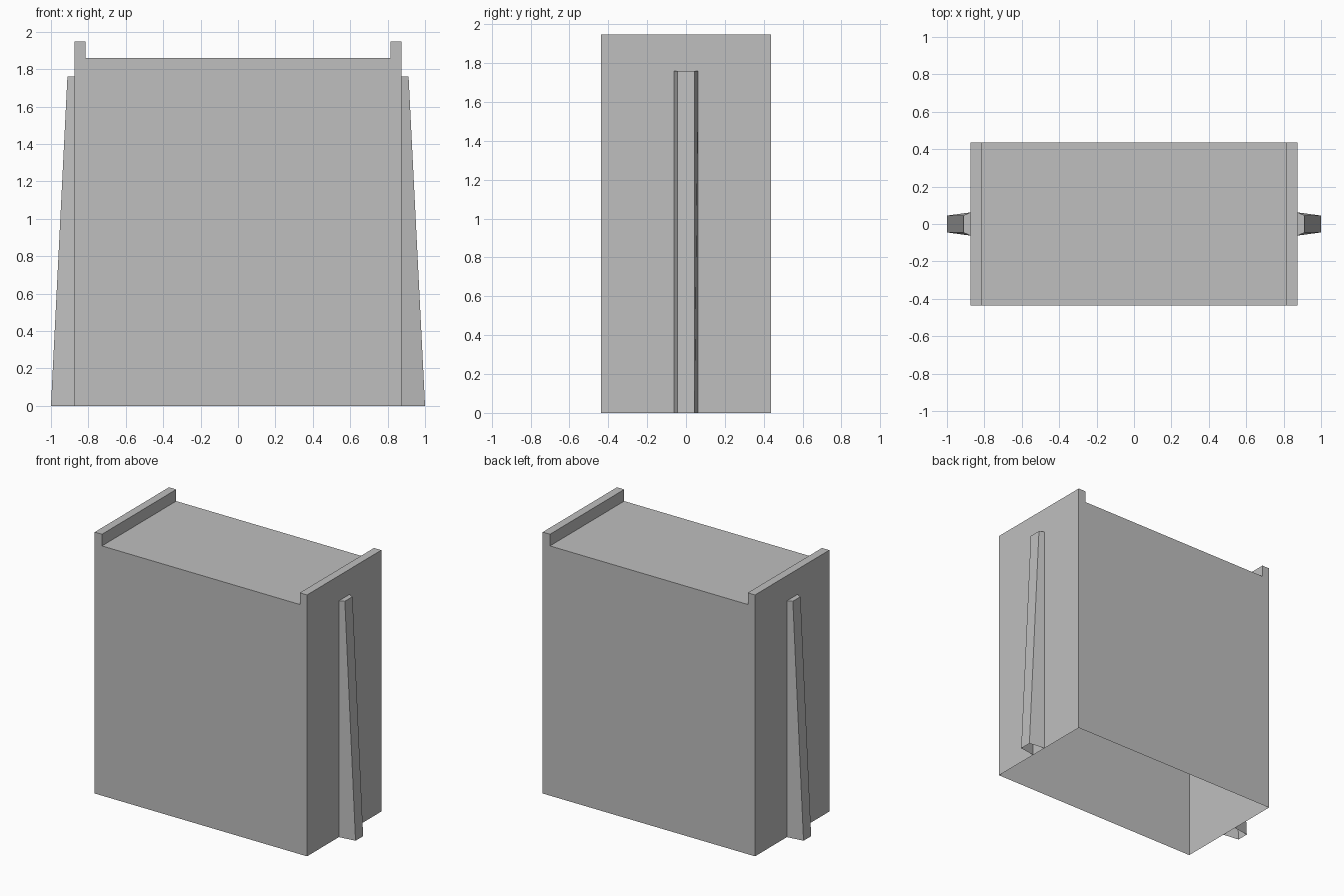
import bpy
import bmesh

cube = bpy.data.objects.get("Cube")
if cube:
    bpy.data.objects.remove(cube, do_unlink=True)

grey = bpy.data.materials.new("plain_grey")
grey.use_nodes = True
colour = (0.52, 0.52, 0.52, 1)
grey.diffuse_color = colour
grey.node_tree.nodes["Principled BSDF"].inputs["Base Color"].default_value = colour

HALF_W, HALF_D = 0.875, 0.437
DECK_Z, RAIL_Z, RAIL_T = 1.86, 1.947, 0.06
RIB_Z = 1.76


def finish(name, bm):
    """Turn a bmesh into a flat-shaded object."""
    mesh = bpy.data.meshes.new(name)
    bm.to_mesh(mesh)
    bm.free()
    mesh.materials.append(grey)
    obj = bpy.data.objects.new(name, mesh)
    bpy.context.collection.objects.link(obj)
    return obj


def drop_bottom(bm):
    """Leave the underside open, as on a thin hollow shell."""
    bmesh.ops.recalc_face_normals(bm, faces=bm.faces)
    bottom = [f for f in bm.faces if all(v.co.z < 0.001 for v in f.verts)]
    bmesh.ops.delete(bm, geom=bottom, context='FACES_ONLY')


# Hollow body: front profile with raised end rails, extruded in depth
half = [(HALF_W, 0), (HALF_W, RAIL_Z), (HALF_W - RAIL_T, RAIL_Z),
        (HALF_W - RAIL_T, DECK_Z)]
profile = half + [(-x, z) for x, z in reversed(half)]
bm = bmesh.new()
face = bm.faces.new([bm.verts.new((x, -HALF_D, z)) for x, z in profile])
ext = bmesh.ops.extrude_face_region(bm, geom=[face], use_keep_orig=True)
moved = [g for g in ext["geom"] if isinstance(g, bmesh.types.BMVert)]
bmesh.ops.translate(bm, verts=moved, vec=(0, 2 * HALF_D, 0))
drop_bottom(bm)
finish("body_shell", bm)

# Tapered side ribs: wider where they meet the body, deeper at the foot
for name, side in (("left_rib", 1), ("right_rib", -1)):
    bm = bmesh.new()
    rings = []
    for z, outer in ((0, 1.0), (RIB_Z, 0.912)):
        section = [(HALF_W, -0.062), (outer, -0.045), (outer, 0.045), (HALF_W, 0.062)]
        rings.append([bm.verts.new((side * x, y, z)) for x, y in section])
    low, high = rings
    bm.faces.new(low)
    bm.faces.new(high)
    for i in range(4):
        j = (i + 1) % 4
        bm.faces.new((low[i], low[j], high[j], high[i]))
    drop_bottom(bm)
    # The inner side is already closed by the body wall
    inner = [f for f in bm.faces if all(abs(v.co.x) < HALF_W + 0.001 for v in f.verts)]
    bmesh.ops.delete(bm, geom=inner, context='FACES_ONLY')
    finish(name, bm)
